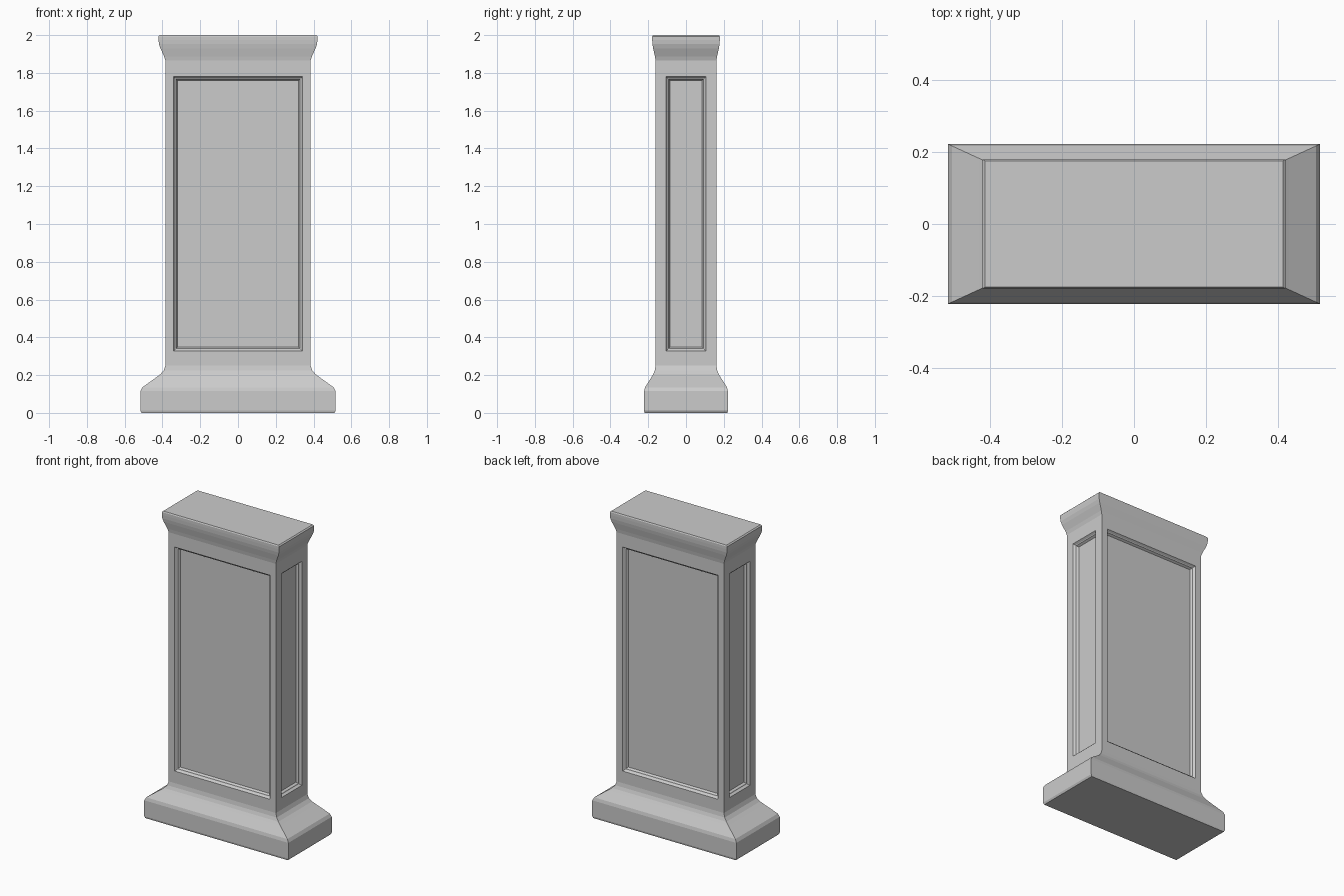
import bpy, bmesh
from mathutils import Matrix, Vector
from math import pi

if "Cube" in bpy.data.objects:
    bpy.data.objects.remove(bpy.data.objects["Cube"])

HX, HY = 0.384, 0.161          # shaft half sizes
Z0, Z1 = 0.25, 1.865           # shaft bottom and top

bm = bmesh.new()


def loft(rings, cap_first=False, cap_last=False):
    """Join a stack of four-point rings with quads."""
    loops = [[bm.verts.new(p) for p in ring] for ring in rings]
    for a, b in zip(loops, loops[1:]):
        for i in range(4):
            j = (i + 1) % 4
            bm.faces.new((a[i], a[j], b[j], b[i]))
    if cap_first:
        bm.faces.new(loops[0][::-1])
    if cap_last:
        bm.faces.new(loops[-1])


def level(grow_x, grow_y, z):
    """Horizontal ring, wider than the shaft by the given amounts."""
    x, y = HX + grow_x, HY + grow_y
    return [(-x, -y, z), (x, -y, z), (x, y, z), (-x, y, z)]


# Base moulding: (outward fraction, height)
base = [(0.95, 0), (1, 0.012), (1, 0.115), (0.92, 0.135), (0.35, 0.19),
        (0.2, 0.205), (0.07, 0.225), (0, Z0)]
loft([level(0.133 * f, 0.061 * f, z) for f, z in base], cap_first=True)

# Cap moulding
cap = [(0, Z1), (0.2, 1.888), (0.72, 1.93), (0.93, 1.953), (1, 1.975),
       (1, 1.993), (0.8, 2.0)]
loft([level(0.037 * f, 0.018 * f, z) for f, z in cap], cap_last=True)


# Shaft sides with stepped recessed panels
def panel_side(half, dist, panel_half, angle):
    rot = Matrix.Rotation(angle, 4, 'Z')

    def rect(h, lo, hi, depth):
        y = -dist + depth
        return [rot @ Vector(p) for p in
                ((-h, y, lo), (h, y, lo), (h, y, hi), (-h, y, hi))]

    rings = [rect(half, Z0, Z1, 0)]
    for inset, depth in ((0, 0), (0.008, 0.012), (0.013, 0.014), (0.021, 0.028)):
        rings.append(rect(panel_half - inset, 0.328 + inset, 1.78 - inset, depth))
    loft(rings, cap_last=True)


for turn in (0, pi):
    panel_side(HX, HY, 0.341, turn)
    panel_side(HY, HX, 0.105, turn + pi / 2)

bmesh.ops.remove_doubles(bm, verts=bm.verts, dist=0.0005)
bmesh.ops.recalc_face_normals(bm, faces=bm.faces)
mesh = bpy.data.meshes.new("pedestal")
bm.to_mesh(mesh)
bm.free()
bpy.context.collection.objects.link(bpy.data.objects.new("pedestal", mesh))
